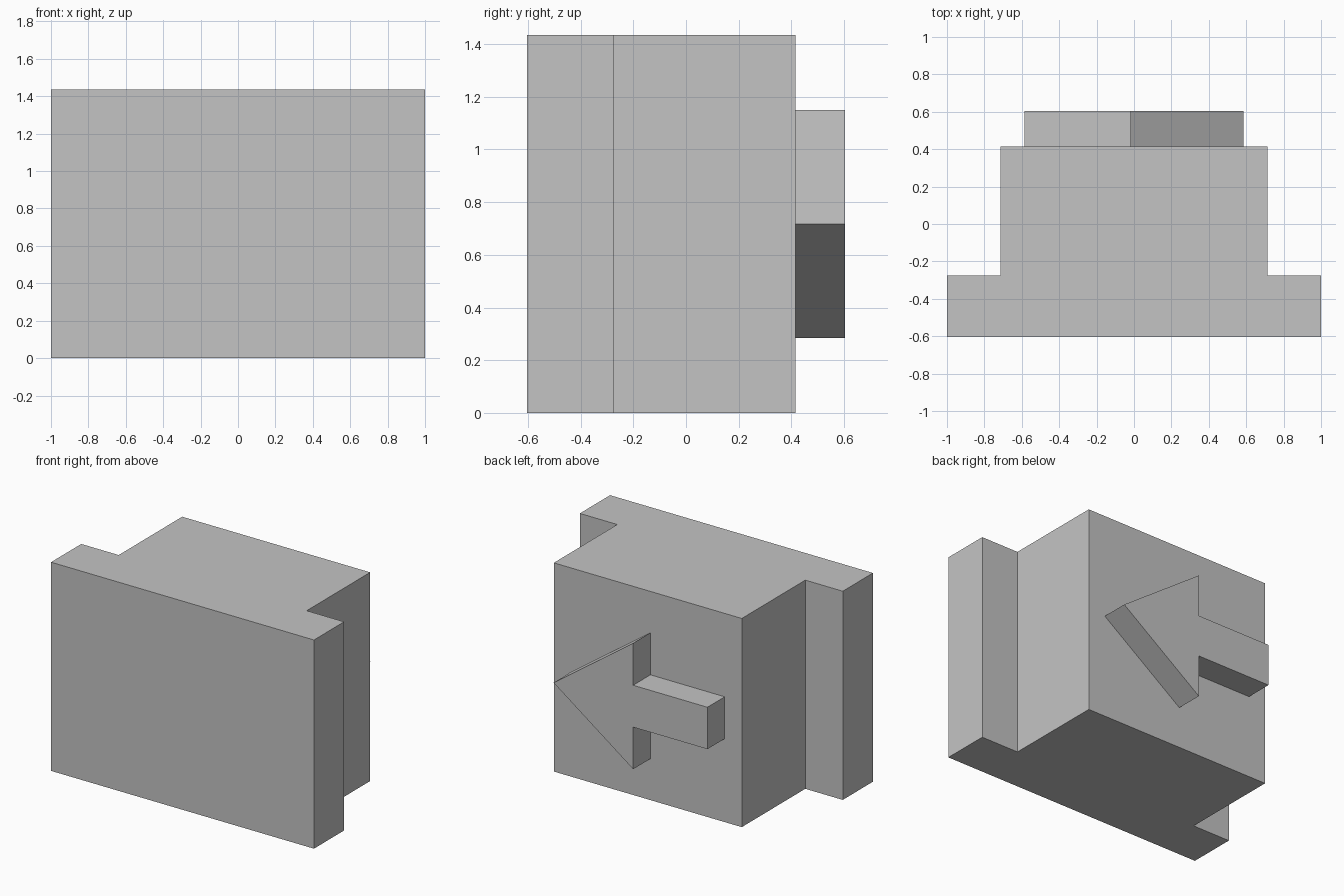
import bpy
import bmesh

cube = bpy.data.objects.get("Cube")
if cube:
    bpy.data.objects.remove(cube, do_unlink=True)

HEIGHT = 1.435
BACK = 0.415      # rear face of the body
DEPTH = 0.603     # half of the overall depth

grey = bpy.data.materials.new("light_grey")
grey.use_nodes = True
colour = (0.55, 0.55, 0.55, 1)
grey.diffuse_color = colour
grey.node_tree.nodes["Principled BSDF"].inputs["Base Color"].default_value = colour


def extrude_profile(name, points, offset):
    """Make a solid by extruding a closed flat outline along offset."""
    bm = bmesh.new()
    face = bm.faces.new([bm.verts.new(p) for p in points])
    result = bmesh.ops.extrude_face_region(bm, geom=[face])
    verts = [v for v in result["geom"] if isinstance(v, bmesh.types.BMVert)]
    bmesh.ops.translate(bm, verts=verts, vec=offset)
    bmesh.ops.recalc_face_normals(bm, faces=bm.faces)
    mesh = bpy.data.meshes.new(name)
    bm.to_mesh(mesh)
    bm.free()
    mesh.materials.append(grey)
    obj = bpy.data.objects.new(name, mesh)
    bpy.context.collection.objects.link(obj)
    return obj


# Flanged body: half outline mirrored across x, extruded upwards
half = [(1, -DEPTH), (1, -0.275), (0.715, -0.275), (0.715, BACK)]
outline = half + [(-x, y) for x, y in reversed(half)]
extrude_profile("flanged_body", [(x, y, 0) for x, y in outline], (0, 0, HEIGHT))

# Raised arrow on the back: upper half mirrored below its centre line
mid = HEIGHT / 2
upper = [(-0.02, 0.433), (-0.02, 0.144), (-0.585, 0.144)]
arrow = [(0.585, 0)] + upper + [(x, -z) for x, z in reversed(upper)]
extrude_profile("raised_arrow", [(x, BACK, mid + z) for x, z in arrow],
                (0, DEPTH - BACK, 0))
